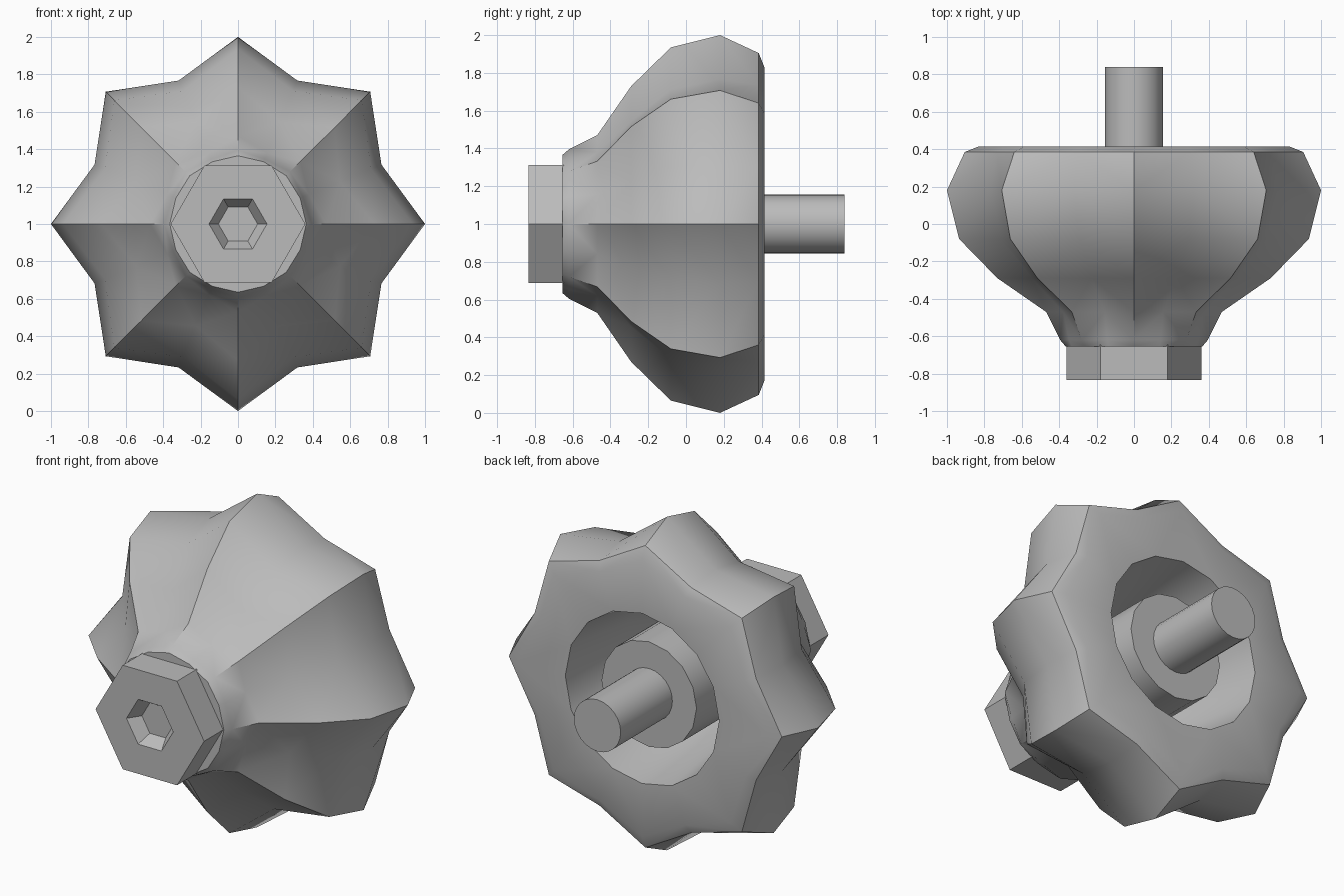
import bpy, bmesh, math

cube = bpy.data.objects.get("Cube")
if cube:
    bpy.data.objects.remove(cube)

grey = bpy.data.materials.new("plain_grey")
grey.use_nodes = True
grey.diffuse_color = (0.5, 0.5, 0.5, 1)
grey.node_tree.nodes["Principled BSDF"].inputs["Base Color"].default_value = (0.5, 0.5, 0.5, 1)


def lathe(name, profile, sides, angle=30):
    """Sweep (y, ridge radius, valley radius) rings round the y axis at z = 1."""
    bm = bmesh.new()
    rings = []
    for y, ridge, valley in profile:
        ring = []
        for i in range(sides):
            a = math.tau * i / sides
            r = valley if i % 2 else ridge
            ring.append(bm.verts.new((r * math.cos(a), y, 1 + r * math.sin(a))))
        rings.append(ring)
    for k, (lo, hi) in enumerate(zip(rings, rings[1:])):
        fluted = profile[k][1] != profile[k][2] or profile[k + 1][1] != profile[k + 1][2]
        for i in range(sides):
            j = (i + 1) % sides
            if not fluted:
                bm.faces.new((lo[i], lo[j], hi[j], hi[i]))
            elif i % 2:
                # diagonals run from the ridges up into the valleys
                bm.faces.new((lo[i], lo[j], hi[i]))
                bm.faces.new((lo[j], hi[j], hi[i]))
            else:
                bm.faces.new((lo[i], lo[j], hi[j]))
                bm.faces.new((lo[i], hi[j], hi[i]))
    bm.faces.new(rings[0])
    bm.faces.new(rings[-1])
    bmesh.ops.recalc_face_normals(bm, faces=bm.faces)
    mesh = bpy.data.meshes.new(name)
    bm.to_mesh(mesh)
    bm.free()
    mesh.materials.append(grey)
    obj = bpy.data.objects.new(name, mesh)
    bpy.context.collection.objects.link(obj)
    bpy.ops.object.select_all(action="DESELECT")
    obj.select_set(True)
    bpy.context.view_layer.objects.active = obj
    bpy.ops.object.shade_smooth_by_angle(angle=math.radians(angle))
    return obj


def round_part(name, profile, sides):
    return lathe(name, [(y, r, r) for y, r in profile], sides)


# Eight-pointed grip, closed at the front and hollow at the back
lathe("star_grip", [
    (-0.655, 0.365, 0.36),
    (-0.62, 0.395, 0.375),
    (-0.47, 0.47, 0.41),
    (-0.29, 0.73, 0.59),
    (-0.08, 0.935, 0.77),
    (0.18, 1.0, 0.83),
    (0.385, 0.905, 0.795),
    (0.415, 0.83, 0.74),
    (0.415, 0.51, 0.51),
    (-0.05, 0.45, 0.45),
    (-0.4, 0.34, 0.34),
], 16)

# Hub inside the hollow and the shaft through it
round_part("hub", [(-0.45, 0.315), (0.35, 0.315)], 16)
round_part("shaft", [(0.3, 0.155), (0.84, 0.155)], 24)

# Hexagonal head with a tapered socket
round_part("hex_head", [(-0.64, 0.36), (-0.835, 0.36), (-0.835, 0.155), (-0.76, 0.105)], 6)
